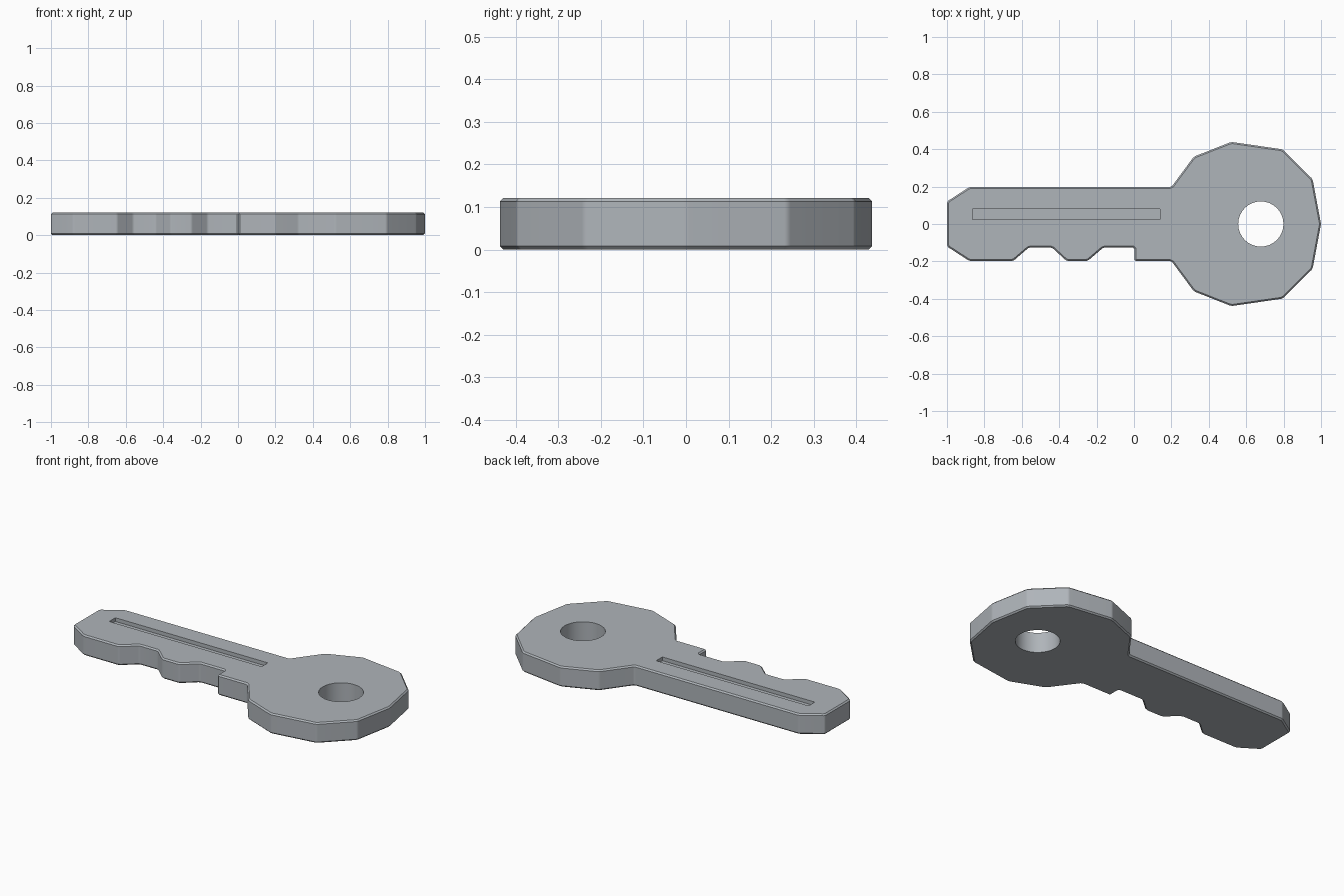
import bpy, bmesh, math

if "Cube" in bpy.data.objects:
    bpy.data.objects.remove(bpy.data.objects["Cube"])

T = 0.121  # key thickness

# Upper outline (tip to bow), then the lower edge with its cuts
bow = [(0.2, 0.198), (0.32, 0.36), (0.52, 0.439), (0.795, 0.399), (0.955, 0.24)]
upper = [(-1, 0.12), (-0.88, 0.198)] + bow + [(1.0, 0)]
cuts = [(0.002, -0.198), (0.002, -0.125), (-0.163, -0.125), (-0.248, -0.198),
        (-0.36, -0.198), (-0.44, -0.125), (-0.561, -0.125), (-0.646, -0.198)]
lower = [(x, -y) for x, y in reversed(bow)] + cuts + [(-0.88, -0.198), (-1, -0.12)]

# Dull blue-grey steel
steel = bpy.data.materials.new("steel")
steel.diffuse_color = (0.43, 0.46, 0.49, 1)
steel.use_nodes = True
steel.node_tree.nodes["Principled BSDF"].inputs["Base Color"].default_value = steel.diffuse_color


def make_object(name, bm):
    bmesh.ops.recalc_face_normals(bm, faces=bm.faces)
    mesh = bpy.data.meshes.new(name)
    bm.to_mesh(mesh)
    bm.free()
    mesh.materials.append(steel)
    obj = bpy.data.objects.new(name, mesh)
    bpy.context.collection.objects.link(obj)
    return obj


def chamfer(bm, width, upright):
    # Chamfer either the upright corner edges or the two flat rims
    edges = [e for e in bm.edges
             if (abs(e.verts[0].co.z - e.verts[1].co.z) > 1e-5) == upright]
    if not upright:
        edges = [e for e in edges if e.calc_face_angle(0) > 1]
    bmesh.ops.bevel(bm, geom=edges, offset=width, segments=1, affect='EDGES', profile=0.5)


# Key plate: extruded outline with small chamfers on corners and rims
bm = bmesh.new()
face = bm.faces.new([bm.verts.new((x, y, 0)) for x, y in upper + lower])
ext = bmesh.ops.extrude_face_region(bm, geom=[face], use_keep_orig=True)
bmesh.ops.translate(bm, vec=(0, 0, T),
                    verts=[v for v in ext["geom"] if isinstance(v, bmesh.types.BMVert)])
bmesh.ops.recalc_face_normals(bm, faces=bm.faces)
chamfer(bm, 0.008, True)
bm.normal_update()
chamfer(bm, 0.008, False)
key = make_object("key", bm)

# Ring hole cutter
bm = bmesh.new()
bmesh.ops.create_cone(bm, cap_ends=True, segments=32, radius1=0.121, radius2=0.121, depth=1)
hole = make_object("ring_hole_cutter", bm)
hole.location = (0.678, 0, 0)

# Blade groove cutter, open at the top face
bm = bmesh.new()
bmesh.ops.create_cube(bm, size=1)
bmesh.ops.scale(bm, vec=(1.003, 0.058, 0.1), verts=bm.verts)
groove = make_object("groove_cutter", bm)
groove.location = (-0.362, 0.052, T - 0.022 + 0.05)

# Cut, then smooth the shading across the shallow corners
bpy.context.view_layer.objects.active = key
key.select_set(True)
for cutter in (hole, groove):
    mod = key.modifiers.new(cutter.name, 'BOOLEAN')
    mod.operation = 'DIFFERENCE'
    mod.solver = 'EXACT'
    mod.object = cutter
    bpy.ops.object.modifier_apply(modifier=mod.name)
    bpy.data.objects.remove(cutter)
bpy.ops.object.shade_smooth_by_angle(angle=math.radians(30))
key.modifiers.new("flat_faces", 'WEIGHTED_NORMAL').keep_sharp = True
